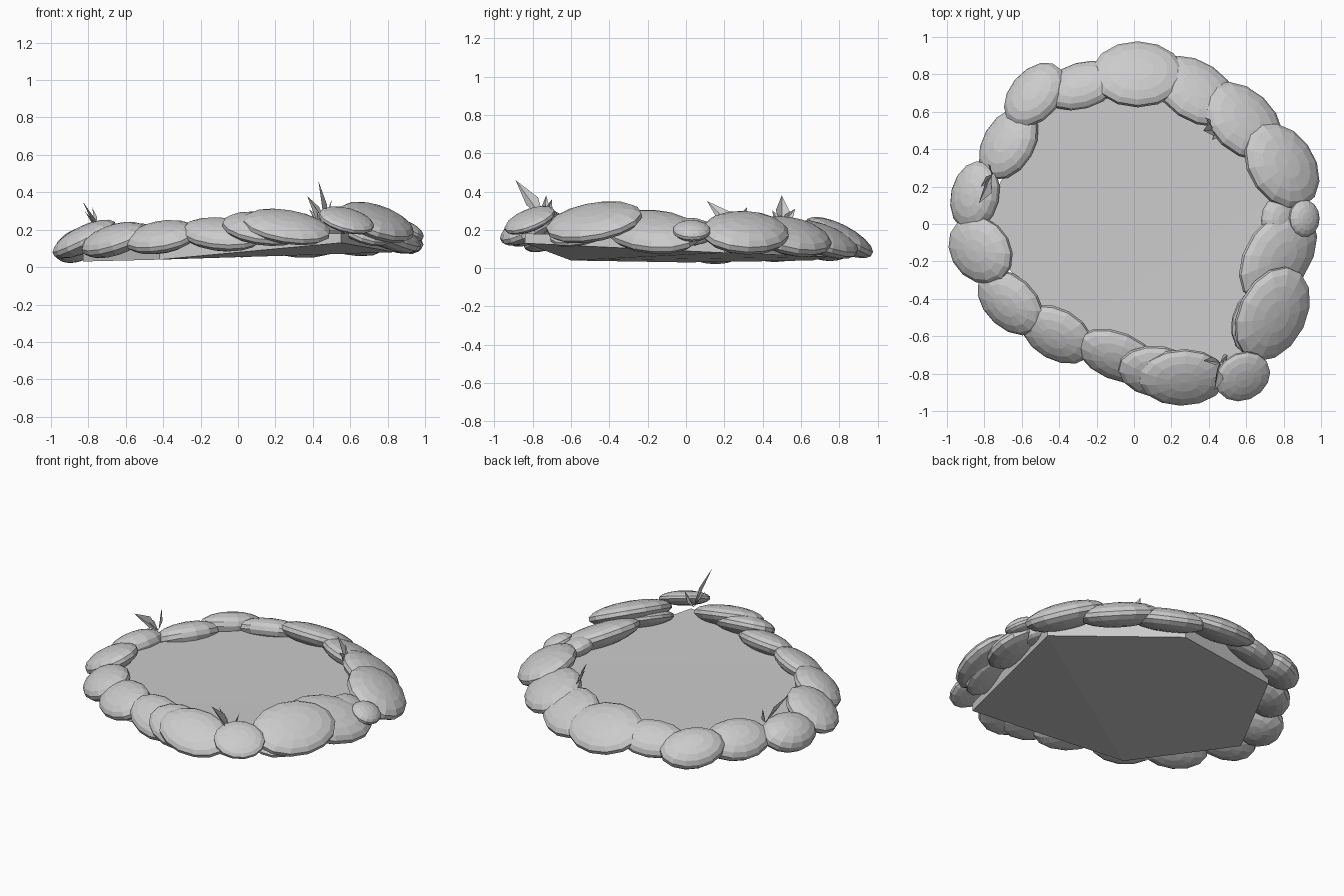
import bpy, bmesh
from math import radians, atan2
from mathutils import Matrix, Vector

cube = bpy.data.objects.get("Cube")
if cube:
    bpy.data.objects.remove(cube)

grey = bpy.data.materials.new("stone grey")
grey.use_nodes = True
colour = (0.6, 0.6, 0.6, 1)
grey.diffuse_color = colour
grey.node_tree.nodes["Principled BSDF"].inputs["Base Color"].default_value = colour


def add_object(name, bm):
    """Turn a bmesh into a flat-shaded grey object."""
    bmesh.ops.recalc_face_normals(bm, faces=bm.faces)
    mesh = bpy.data.meshes.new(name)
    bm.to_mesh(mesh)
    bm.free()
    mesh.materials.append(grey)
    obj = bpy.data.objects.new(name, mesh)
    bpy.context.collection.objects.link(obj)
    return obj


def add_stone(name, x, y, z, length, width, height, yaw, tilt=27):
    """Flattened faceted ball, leaning down towards the outside of the ring."""
    bm = bmesh.new()
    bmesh.ops.create_uvsphere(bm, u_segments=14, v_segments=9, radius=1)
    lean = Matrix.Rotation(radians(tilt), 4, Vector((-y, x, 0)).normalized())
    place = Matrix.Translation((x, y, z)) @ lean @ Matrix.Rotation(radians(yaw), 4, "Z")
    bm.transform(place @ Matrix.Diagonal((length, width, height, 1)))
    return add_object(name, bm)


def add_leaf(name, base, tip, width):
    """Pointed blade folded along its middle."""
    base, tip = Vector(base), Vector(tip)
    side = (tip - base).cross(Vector((1, 0.4, 0.2))).normalized() * width
    middle = base.lerp(tip, 0.45)
    fold = side.cross(tip - base).normalized() * width * 0.4
    bm = bmesh.new()
    a, b, l, r = [bm.verts.new(p) for p in (base, tip, middle + side + fold, middle - side + fold)]
    bm.faces.new((a, l, b))
    bm.faces.new((a, b, r))
    return add_object(name, bm)


# Stone ring, split into sides: x, y, z, half sizes, yaw
back_stones = [
    (0.02, 0.80, 0.16, 0.25, 0.195, 0.07, 0),
    (0.33, 0.71, 0.15, 0.25, 0.175, 0.07, -35),
    (0.58, 0.55, 0.165, 0.25, 0.185, 0.075, -42),
    (-0.28, 0.74, 0.15, 0.21, 0.135, 0.07, 15),
    (-0.53, 0.69, 0.135, 0.20, 0.145, 0.08, 52),
]
left_stones = [
    (0.79, 0.31, 0.185, 0.25, 0.195, 0.08, -52),
    (0.78, 0.02, 0.19, 0.13, 0.11, 0.06, 90),
    (0.91, 0.03, 0.195, 0.10, 0.09, 0.045, 90),
    (0.77, -0.17, 0.19, 0.28, 0.19, 0.075, 52),
    (0.74, -0.48, 0.24, 0.27, 0.20, 0.07, 65),
    (0.67, -0.52, 0.20, 0.20, 0.16, 0.05, 80),
]
front_stones = [
    (0.58, -0.815, 0.25, 0.155, 0.14, 0.045, 20),
    (0.26, -0.82, 0.215, 0.24, 0.165, 0.065, -3),
    (0.13, -0.79, 0.205, 0.22, 0.15, 0.065, -12),
    (-0.09, -0.705, 0.175, 0.23, 0.14, 0.07, -25),
    (-0.41, -0.59, 0.16, 0.21, 0.15, 0.07, -28),
]
right_stones = [
    (-0.66, -0.42, 0.145, 0.21, 0.15, 0.075, -40),
    (-0.82, -0.14, 0.15, 0.20, 0.17, 0.07, -38),
    (-0.85, 0.15, 0.12, 0.19, 0.14, 0.085, 76),
    (-0.67, 0.43, 0.13, 0.21, 0.15, 0.08, 60),
]
sides = {"back": back_stones, "left": left_stones, "front": front_stones, "right": right_stones}
for side, stones in sides.items():
    for i, stone in enumerate(stones):
        add_stone(f"{side}_stone_{i + 1}", *stone)

# Pond slab: six-sided plate folded across one diagonal, thinner at one corner
corners = [(0.84, 0.2, 0.08), (0.22, 0.74, 0.06), (-0.49, 0.66, 0.04),
           (-0.83, 0.0, 0.03), (-0.42, -0.6, 0.04), (0.55, -0.84, 0.13)]
depths = [0.09, 0.11, 0.11, 0.12, 0.12, 0.05]
bm = bmesh.new()
low = [bm.verts.new(c) for c in corners]
high = [bm.verts.new(Vector(c) + Vector((0, 0, d))) for c, d in zip(corners, depths)]
for ring in (low, high):
    bm.faces.new(ring[:5])
    bm.faces.new((ring[0], ring[4], ring[5]))
for i in range(6):
    j = (i + 1) % 6
    bm.faces.new((low[i], low[j], high[j], high[i]))
add_object("pond_slab", bm)

# Leaf tufts between the stones: base, then tips
tufts = {
    "front_tuft": ((0.46, -0.74, 0.25), [(0.43, -0.89, 0.46), (0.37, -0.73, 0.38), (0.5, -0.7, 0.36)]),
    "right_tuft": ((-0.76, 0.26, 0.2), [(-0.83, 0.11, 0.35), (-0.78, 0.32, 0.32), (-0.82, 0.2, 0.3)]),
    "back_tuft": ((0.43, 0.5, 0.22), [(0.37, 0.5, 0.38), (0.38, 0.57, 0.31), (0.42, 0.45, 0.3)]),
}
for name, (base, tips) in tufts.items():
    for i, tip in enumerate(tips):
        add_leaf(f"{name}_leaf_{i + 1}", base, tip, 0.04 if i == 0 else 0.025)
